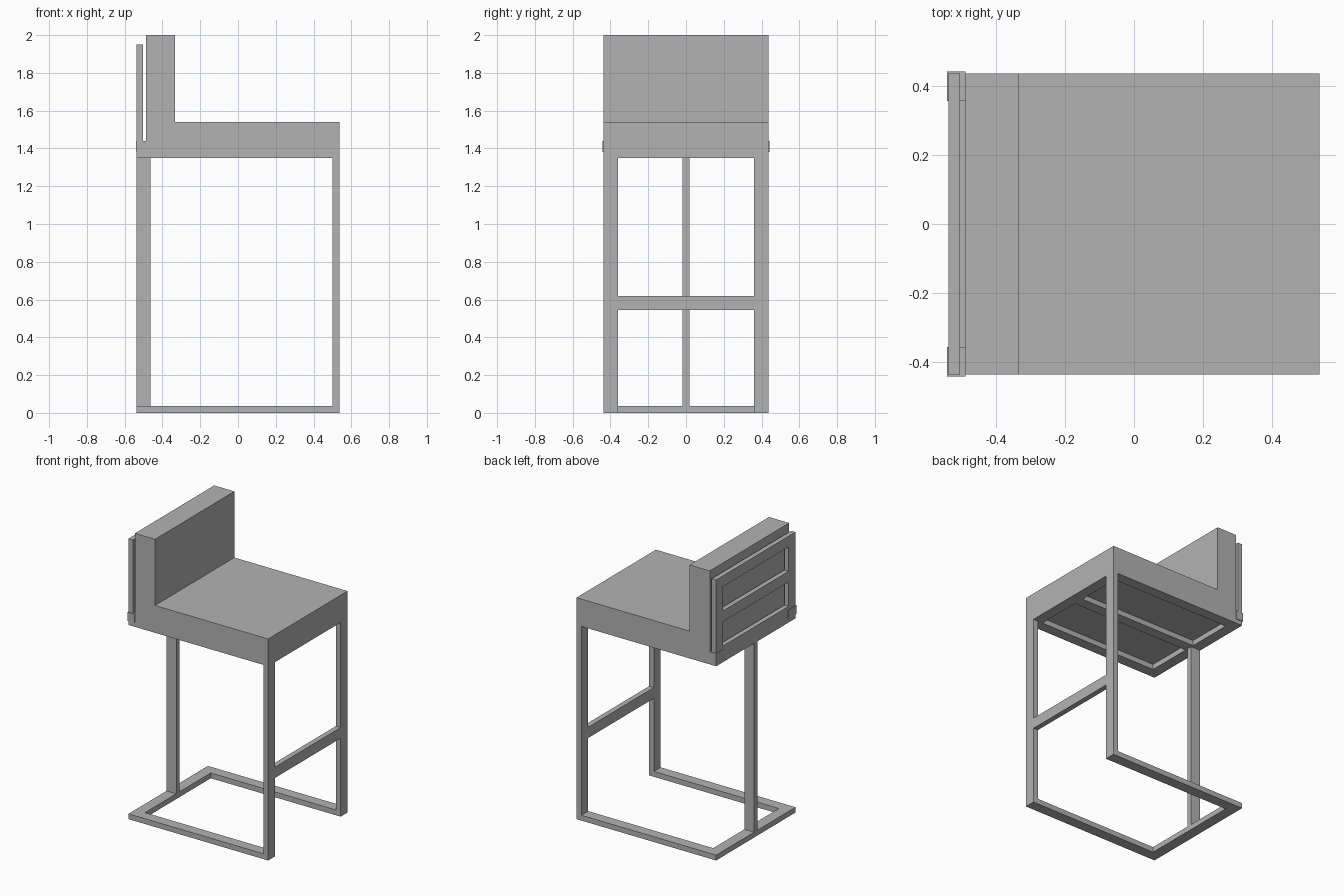
import bpy
import bmesh

cube = bpy.data.objects.get("Cube")
if cube:
    bpy.data.objects.remove(cube, do_unlink=True)

grey = bpy.data.materials.new("plain_grey")
grey.use_nodes = True
GREY = (0.45, 0.45, 0.45, 1)
grey.diffuse_color = GREY
grey.node_tree.nodes["Principled BSDF"].inputs["Base Color"].default_value = GREY

X, Y = 0.537, 0.436      # half length and half width
W, T = 0.075, 0.037      # flat bar width and thickness
SEAT = 1.35              # underside of the seat


def finish(name, bm):
    bmesh.ops.recalc_face_normals(bm, faces=bm.faces)
    mesh = bpy.data.meshes.new(name)
    bm.to_mesh(mesh)
    bm.free()
    mesh.materials.append(grey)
    obj = bpy.data.objects.new(name, mesh)
    bpy.context.collection.objects.link(obj)
    return obj


def box(name, x, y, z):
    """Box from (min, max) ranges."""
    bm = bmesh.new()
    bmesh.ops.create_cube(bm, size=1)
    for v in bm.verts:
        v.co = [r[0] if c < 0 else r[1] for c, r in zip(v.co, (x, y, z))]
    return finish(name, bm)


def prism(name, outline, axis, low, high):
    """Extrude a 2D outline along an axis (0 = x, 1 = y, 2 = z)."""
    bm = bmesh.new()
    verts = []
    for p in outline:
        co = list(p)
        co.insert(axis, low)
        verts.append(bm.verts.new(co))
    face = bm.faces.new(verts)
    new = bmesh.ops.extrude_face_region(bm, geom=[face])["geom"]
    for v in new:
        if isinstance(v, bmesh.types.BMVert):
            v.co[axis] = high
    return finish(name, bm)


# Upholstered seat and low back as one L-shaped block
prism("seat_and_back_cushion",
      [(-0.488, SEAT + T), (X, SEAT + T), (X, 1.54), (-0.333, 1.54),
       (-0.333, 2), (-0.488, 2)], 1, -Y, Y)

# Flat frame below the seat, with a middle bar running front to back
for side, name in ((1, "left"), (-1, "right")):
    box("seat_frame_side_" + name, (-X, X), sorted((side * Y, side * (Y - W))),
        (SEAT, SEAT + T))
    box("seat_frame_end_" + name, sorted((side * X, side * (X - W))),
        (W - Y, Y - W), (SEAT, SEAT + T))
box("seat_frame_middle", (W - X, X - W), (-W / 2, W / 2), (SEAT, SEAT + T))

# Ladder frame behind the back
low, high = SEAT + T, 1.95
back_x = (-X, -0.503)
for side, name in ((1, "left"), (-1, "right")):
    box("back_frame_post_" + name, back_x, sorted((side * Y, side * (Y - W))),
        (low, high))
middle = (low + high) / 2
for name, z in (("bottom", low), ("middle", middle - W / 2), ("top", high - W)):
    box("back_frame_rail_" + name, back_x, (W - Y, Y - W), (z, z + W))

# Corner clips holding the back frame
for side, name in ((1, "left"), (-1, "right")):
    box("back_clip_" + name, (-0.541, -0.487),
        sorted((side * 0.356, side * 0.441)), (1.38, 1.44))

# U-shaped floor base, open at the front
prism("floor_base",
      [(X, Y), (-X, Y), (-X, -Y), (X, -Y), (X, W - Y), (W - X, W - Y),
       (W - X, Y - W), (X, Y - W)], 2, 0, T)

# Two front legs, footrest and single rear leg
for side, name in ((1, "left"), (-1, "right")):
    box("front_leg_" + name, (X - T, X), sorted((side * Y, side * (Y - W))),
        (T, SEAT))
box("footrest", (X - T, X), (W - Y, Y - W), (0.545, 0.545 + W))
box("rear_leg", (-X, W - X), (-T / 2, T / 2), (T, SEAT))
